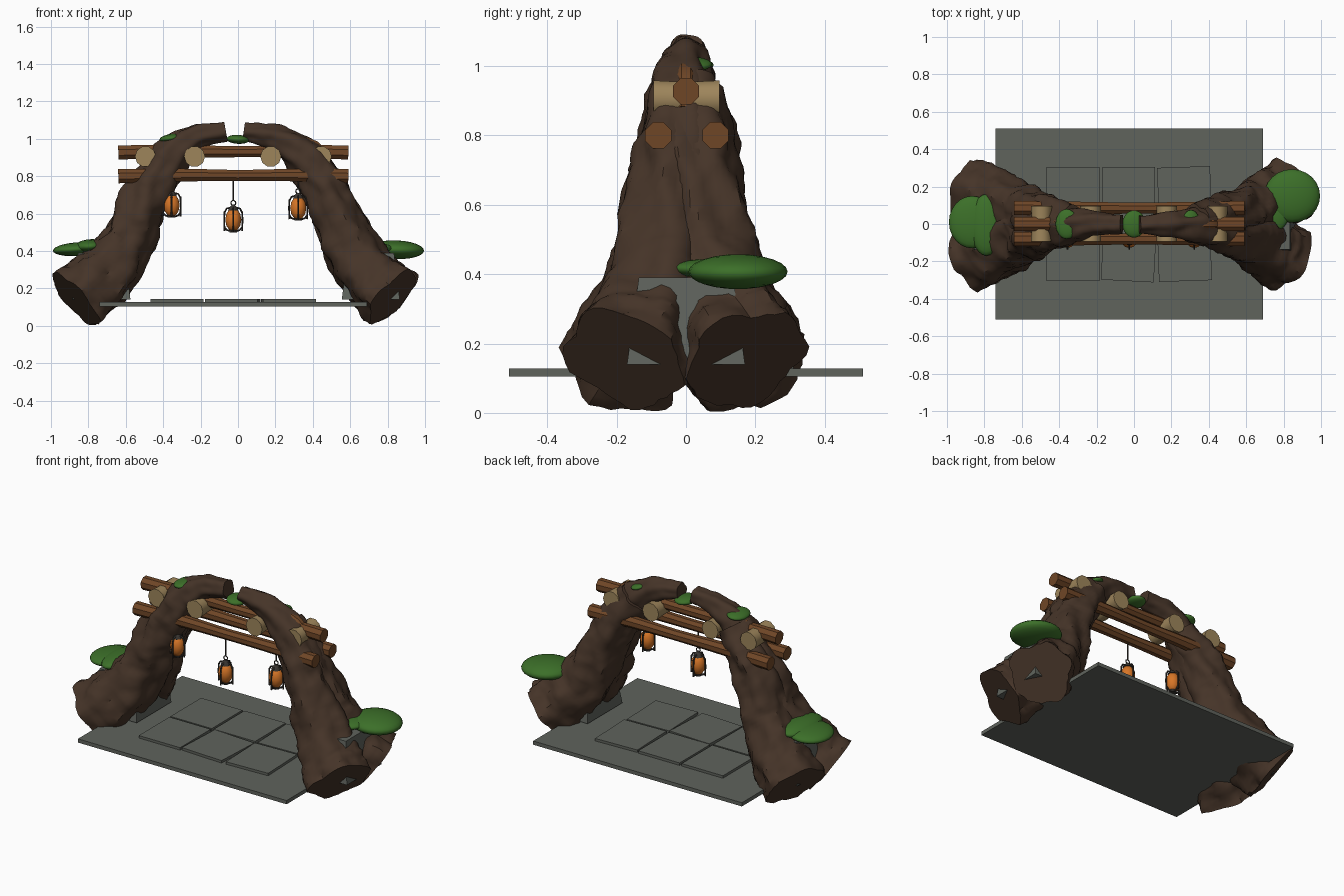
import bpy, bmesh, math
from mathutils import Vector, noise

cube = bpy.data.objects.get("Cube")
if cube:
    bpy.data.objects.remove(cube)


def material(name, r, g, b):
    m = bpy.data.materials.new(name)
    m.use_nodes = True
    m.diffuse_color = (r, g, b, 1)
    bsdf = next(n for n in m.node_tree.nodes if n.type == 'BSDF_PRINCIPLED')
    bsdf.inputs["Base Color"].default_value = (r, g, b, 1)
    bsdf.inputs["Roughness"].default_value = 0.9
    return m


BARK = material("dark bark", .06, .034, .021)
LOG = material("brown log", .16, .062, .02)
CUT = material("tan wood", .34, .235, .105)
LEAF = material("leaf green", .045, .16, .022)
STONE = material("grey stone", .115, .125, .108)
GLOW = material("lantern orange", .68, .18, .02)
IRON = material("dark iron", .04, .035, .03)


def finish(name, bm, mat, angle=None):
    bmesh.ops.recalc_face_normals(bm, faces=bm.faces)
    me = bpy.data.meshes.new(name)
    bm.to_mesh(me)
    bm.free()
    me.materials.append(mat)
    ob = bpy.data.objects.new(name, me)
    bpy.context.collection.objects.link(ob)
    if angle:
        bpy.ops.object.select_all(action='DESELECT')
        ob.select_set(True)
        bpy.context.view_layer.objects.active = ob
        bpy.ops.object.shade_smooth_by_angle(angle=math.radians(angle))
    return ob


def spline(points, steps):
    """Smooth path through (x, y, z, radius) points."""
    p = [Vector(q) for q in points]
    p = [p[0] * 2 - p[1]] + p + [p[-1] * 2 - p[-2]]
    out = []
    for i in range(1, len(p) - 2):
        a, b, c, d = p[i - 1:i + 3]
        for k in range(steps):
            t = k / steps
            out.append((b * 2 + (c - a) * t + (a * 2 - b * 5 + c * 4 - d) * t ** 2
                        + (b * 3 - a - c * 3 + d) * t ** 3) * 0.5)
    return out + [p[-2]]


def tube(name, points, mat, sides=8, steps=1, rough=0.0, angle=40):
    """Sweep a round section along a path, optionally with gnarled bark."""
    path = spline(points, steps)
    bm = bmesh.new()
    rings = []
    for i, q in enumerate(path):
        lo, hi = path[max(i - 1, 0)], path[min(i + 1, len(path) - 1)]
        t = (hi.xyz - lo.xyz).normalized()
        if i == 0:
            ref = Vector((0, 1, 0)) if abs(t.y) < 0.8 else Vector((0, 0, 1))
        u = (ref - t * ref.dot(t)).normalized()
        v = t.cross(u)
        ring = []
        for s in range(sides):
            a = math.tau * (s + 0.5) / sides
            d = u * math.cos(a) + v * math.sin(a)
            r = q.w
            if rough:
                at = q.xyz + d * r
                ridge = math.sin(a * 5 + i * 0.17 + 2 * noise.noise(at * 3))
                r *= 1 + rough * (0.45 * ridge + noise.noise(at * 9)
                                  + 0.5 * noise.noise(at * 24))
            co = q.xyz + d * r
            co.z = max(co.z, 0.004)
            ring.append(bm.verts.new(co))
        rings.append(ring)
    for a, b in zip(rings, rings[1:]):
        for s in range(sides):
            n = (s + 1) % sides
            bm.faces.new((a[s], a[n], b[n], b[s]))
    bm.faces.new(rings[0])
    bm.faces.new(rings[-1])
    return finish(name, bm, mat, angle)


def block(name, center, size, mat, taper=1.0, turn=0.0):
    bm = bmesh.new()
    bmesh.ops.create_cube(bm, size=1)
    for v in bm.verts:
        k = taper if v.co.z > 0 else 1
        v.co = Vector((v.co.x * size[0] * k, v.co.y * size[1] * k, v.co.z * size[2]))
    ob = finish(name, bm, mat)
    ob.location = center
    ob.rotation_euler.z = math.radians(turn)
    return ob


def blob(name, center, radii, mat, tilt=0.0, seg=24):
    bm = bmesh.new()
    bmesh.ops.create_uvsphere(bm, u_segments=seg, v_segments=seg // 2, radius=1)
    for v in bm.verts:
        v.co = Vector(c * r for c, r in zip(v.co, radii))
    ob = finish(name, bm, mat, 60)
    ob.location = center
    ob.rotation_euler.y = math.radians(tilt)
    return ob


# Ground slab with six paving stones
block("ground_slab", (-.025, 0, .116), (1.43, 1.02, .023), STONE)
for i, x in enumerate((-.325, -.028, .27)):
    for j, y in enumerate((-.155, .155)):
        block(f"paving_stone_{i}_{j}", (x, y, .134), (.283, .3, .018), STONE,
              turn=(0, -3, 2)[i] if j == 0 else (0, 0, 2)[i])

# Forked trunks: two feet on each side, merging into one arching branch
spread = (.175, .12, .06, .04, .02, .01, 0, 0)
radius = (.178, .165, .143, .128, .118, .092, .066, .049)
sides = {
    "right": ((-.87, .14), (-.73, .26), (-.59, .45), (-.525, .63), (-.43, .79),
              (-.335, .93), (-.215, 1.01), (-.065, 1.04)),
    "left": ((.825, .155), (.72, .25), (.60, .42), (.52, .61), (.43, .79),
             (.325, .93), (.19, 1.01), (.03, 1.035)),
}
for side, path in sides.items():
    for end, s in (("front", -1), ("back", 1)):
        pts = [(x, s * y, z, r) for (x, z), y, r in zip(path, spread, radius)]
        if end == "back":
            pts = pts[:6]
        tube(f"{side}_{end}_trunk", pts, BARK, sides=40, steps=9, rough=.16, angle=35)

# Stone footings between the roots
block("right_footing", (-.73, 0, .265), (.31, .34, .25), STONE, taper=.8)
block("left_footing", (.71, 0, .265), (.31, .34, .25), STONE, taper=.8)

# Long crossbeams, slightly thinner and wavy in the middle
for name, y, z in (("front_beam", -.08, .80), ("back_beam", .085, .80),
                   ("upper_beam", 0, .927)):
    tube(name, [(-.64, y, z, .041), (-.3, y, z + .006, .037), (0, y, z + .004, .032),
                (.3, y, z + .006, .036), (.59, y, z, .041)], LOG, steps=3)

# Short cut logs lying across the beams
for i, x in enumerate((-.495, -.232, .175, .445)):
    tube(f"cross_log_{i}", [(x, -.093, .905, .056), (x, 0, .905, .052),
                            (x, .097, .905, .056)], CUT, sides=10, steps=2)

# Diagonal braces outside the bend of each branch
for name, s in (("right_brace", -1), ("left_brace", 1)):
    tube(name, [(s * .47, 0, .87, .034), (s * .41, 0, .96, .033),
                (s * .27, 0, 1.0, .03)], LOG, steps=3)

# Hanging lanterns with iron cages
for i, (x, z) in enumerate(((-.355, .645), (-.025, .567), (.322, .63))):
    y = -.085
    blob(f"lantern_{i}_glow", (x, y, z), (.043, .043, .063), GLOW, seg=12)
    tube(f"lantern_{i}_cap", [(x, y, z + .05, .03), (x, y, z + .066, .022),
                              (x, y, z + .08, .009)], IRON)
    tube(f"lantern_{i}_base", [(x, y, z - .067, .022), (x, y, z - .055, .024)], IRON)
    tube(f"lantern_{i}_cord", [(x, y, z + .1, .004), (x, y, .79, .004)], IRON, sides=6)
    loop = [(x + .013 * math.cos(a), y, z + .09 + .013 * math.sin(a), .0035)
            for a in (math.tau * k / 10 for k in range(11))]
    tube(f"lantern_{i}_ring", loop, IRON, sides=5)
    for k in range(4):
        c, s = math.cos(k * math.pi / 2), math.sin(k * math.pi / 2)
        for part, rr, zz in (("post", (.047, .049, .047), (-.06, 0, .045)),
                             ("arm", (.049, .036, .012), (.035, .06, .066)),
                             ("foot", (.047, .034, .012), (-.04, -.055, -.062))):
            tube(f"lantern_{i}_{part}_{k}",
                 [(x + r * c, y + r * s, z + h, .005) for r, h in zip(rr, zz)],
                 IRON, sides=5)

# Flat leafy clumps on the roots and moss along the arch
for name, center, radii, tilt in (
        ("right_leaves_outer", (-.865, .01, .41), (.125, .14, .036), -4),
        ("right_leaves_inner", (-.79, -.005, .425), (.085, .165, .038), -4),
        ("left_leaves_outer", (.845, .15, .407), (.15, .143, .05), 2),
        ("left_leaves_inner", (.74, .06, .415), (.09, .105, .028), 0),
        ("right_moss", (-.36, 0, 1.003), (.06, .08, .022), -8),
        ("middle_moss", (0, 0, .997), (.062, .073, .024), 3),
        ("left_moss", (.305, 0, 1.005), (.05, .075, .02), 15)):
    blob(name, center, radii, LEAF, tilt)
